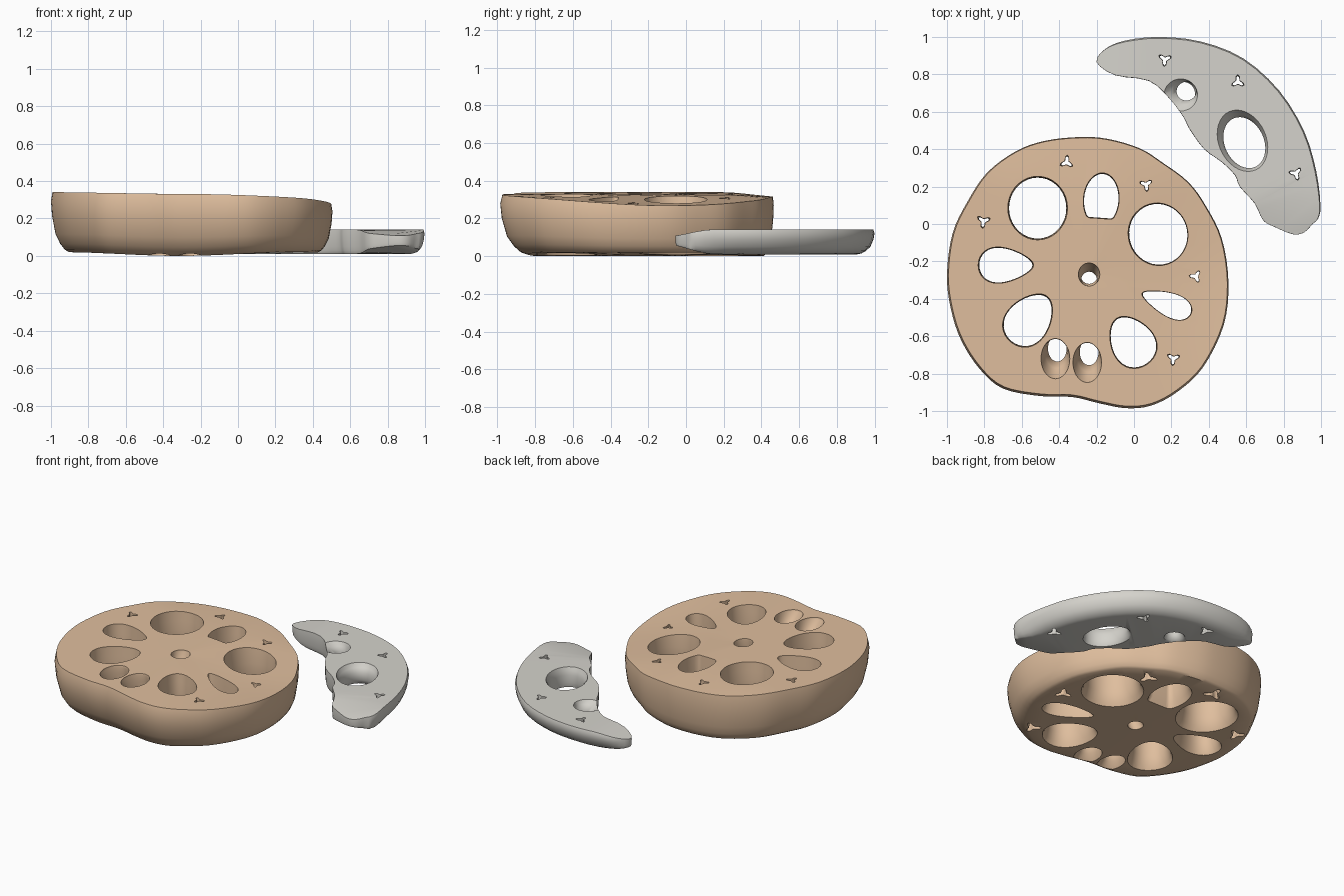
import bpy, bmesh, random
from math import sin, cos, pi
from mathutils import Vector

random.seed(4)
cube = bpy.data.objects.get("Cube")
if cube:
    bpy.data.objects.remove(cube)


def material(name, rgb):
    m = bpy.data.materials.new(name)
    m.use_nodes = True
    m.diffuse_color = (*rgb, 1)
    m.node_tree.nodes["Principled BSDF"].inputs["Base Color"].default_value = (*rgb, 1)
    return m


def smooth(a, b, v):
    t = min(max((v - a) / (b - a), 0), 1)
    return t * t * (3 - 2 * t)


def spline(points, steps):
    """Closed smooth curve through the points, counter-clockwise."""
    p = [Vector(q) for q in points]
    n, out = len(p), []
    for i in range(n):
        a, b, c, d = (p[(i + k) % n] for k in (-1, 0, 1, 2))
        for s in range(steps):
            t = s / steps
            out.append(b + (c - a) * t / 2 + (a - b * 2.5 + c * 2 - d / 2) * t * t
                       + (b * 3 - a - c * 3 + d) * t ** 3 / 2)
    area = sum(a.cross(b) for a, b in zip(out, out[1:] + out[:1]))
    return out if area > 0 else out[::-1]


def loft(name, rings, mat):
    """Skin a stack of equal rings; a one-point ring closes as a fan."""
    bm = bmesh.new()
    rows = [[bm.verts.new(v) for v in r] for r in rings]
    for lo, hi in zip(rows, rows[1:]):
        n = max(len(lo), len(hi))
        for i in range(n):
            j = (i + 1) % n
            if len(lo) == 1:
                bm.faces.new((lo[0], hi[j], hi[i]))
            elif len(hi) == 1:
                bm.faces.new((lo[i], lo[j], hi[0]))
            else:
                bm.faces.new((lo[i], lo[j], hi[j], hi[i]))
    if len(rows[0]) > 1:
        bm.faces.new(rows[0][::-1])
    if len(rows[-1]) > 1:
        bm.faces.new(rows[-1])
    bmesh.ops.triangulate(bm, faces=[f for f in bm.faces if len(f.verts) > 4])
    bmesh.ops.recalc_face_normals(bm, faces=bm.faces)
    mesh = bpy.data.meshes.new(name)
    bm.to_mesh(mesh)
    bm.free()
    mesh.materials.append(mat)
    ob = bpy.data.objects.new(name, mesh)
    bpy.context.collection.objects.link(ob)
    return ob


# Side profile: height fraction and inset from the outline
RIM = [(0, .1), (.04, .075), (.14, .05), (.3, .025), (.6, .006), (.85, 0), (1, .008)]


def slab(name, outline, bottom, top, inset, mat, centre=None):
    n = len(outline)
    normals = []
    for i in range(n):
        d = outline[(i + 1) % n] - outline[i - 1]
        normals.append(Vector((d.y, -d.x)).normalized())

    def place(q, f):
        lo, hi = bottom(*q), top(*q)
        return (q.x, q.y, lo + (hi - lo) * f)

    flat = [[p - m * d * inset(m, p) for p, m in zip(outline, normals)] for f, d in RIM]
    rings = [[place(q, f) for q in r] for r, (f, d) in zip(flat, RIM)]
    if centre:
        c = Vector(centre)
        for s in (.85, .6, .3, 0):
            for end, f in ((0, 0), (-1, 1)):
                ring = [place(c + (q - c) * s, f) for q in flat[end]] if s else [place(c, f)]
                rings.insert(0 if f == 0 else len(rings), ring)
    return loft(name, rings, mat)


def egg(rx, ry, angle=0, point=0, cut=1):
    """Oval with an optional pointed end and a flattened other end."""
    out = []
    for i in range(36):
        t = 2 * pi * i / 36
        x, y = max(rx * cos(t), -rx * cut), ry * sin(t) * (1 - point * cos(t))
        out.append(Vector((x * cos(angle) - y * sin(angle), x * sin(angle) + y * cos(angle))))
    return out


def star(size):
    """Small three-armed pore."""
    turn = random.uniform(0, 2 * pi)
    return [Vector((cos(t + turn), sin(t + turn))) * size * (.35 + .65 * (.5 + .5 * cos(3 * t)) ** 2)
            for t in (2 * pi * i / 24 for i in range(24))]


def carve(body, shape, at, height, mat, over=.04, under=.25, shift=(0, 0)):
    """Cut a through hole that flares at both faces."""
    at, shift = Vector(at), Vector(shift)
    levels = [(-.2, under * 1.4, 1), (0, under, 1), (.12, under * .4, .4), (.3, 0, 0),
              (.65, 0, 0), (.85, over * .4, .4), (1, over, 1), (1.2, over * 1.4, 1)]
    rings = [[(*(at + shift * k + q * (1 + s)), f * height) for q in shape] for f, s, k in levels]
    tool = loft("hole_cutter", rings, mat)
    tool.hide_render = True
    mod = body.modifiers.new("hole", 'BOOLEAN')
    mod.operation, mod.solver, mod.object = 'DIFFERENCE', 'EXACT', tool
    bpy.context.view_layer.objects.active = body
    bpy.ops.object.modifier_apply(modifier=mod.name)
    bpy.data.objects.remove(tool)


def finish(body):
    bpy.ops.object.select_all(action='DESELECT')
    body.select_set(True)
    bpy.context.view_layer.objects.active = body
    bpy.ops.object.shade_smooth_by_angle(angle=.75)


tan = material("root_tan", (.74, .515, .34))
grey = material("pale_grey", (.665, .65, .605))

# Thick round slice
round_outline = spline([
    (-.29, .465), (-.14, .455), (.03, .405), (.15, .33), (.29, .225), (.385, .095), (.47, -.08),
    (.505, -.31), (.48, -.54), (.37, -.765), (.235, -.895), (.095, -.97), (-.04, -.985),
    (-.18, -.96), (-.33, -.925), (-.5, -.92), (-.7, -.88), (-.825, -.775), (-.925, -.62),
    (-.98, -.45), (-1, -.27), (-.97, -.05), (-.89, .12), (-.785, .275), (-.63, .39),
    (-.475, .445)], 4)


def round_top(x, y):
    drop = smooth(-.2, .5, x) * (.35 + .65 * smooth(-1, -.1, y))
    return .336 - .07 * drop - .015 * smooth(.2, .46, y) - .006 * sin(3 * x + 2)


disc = slab("round_slice", round_outline, lambda x, y: .01 + .01 * sin(5 * x),
            round_top, lambda m, p: 1 - .45 * m.y - .2 * max(m.x, 0), tan, (-.25, -.27))

for at, shape in [
        ((-.515, .085), egg(.153, .163)),
        ((.13, -.055), egg(.155, .163, .3)),
        ((-.175, .13), egg(.138, .092, 1.5, 0, .7)),
        ((-.685, -.22), egg(.142, .088, 0, .35)),
        ((-.56, -.51), egg(.15, .112, .9, .2)),
        ((-.012, -.628), egg(.142, .112, 2.15, .2)),
        ((.175, -.425), egg(.138, .06, 2.75, .4))]:
    carve(disc, shape, at, .32, tan)

# Centre hole and the two holes with gouged lips
carve(disc, egg(.042, .045), (-.24, -.3), .32, tan, .35, .1, (0, .03))
for at in ((-.41, -.665), (-.24, -.685)):
    carve(disc, egg(.05, .07), at, .32, tan, .5, .5, (-.01, -.055))

# Pores around the rim
for at in ((-.36, .33), (.065, .21), (-.805, .015), (.33, -.28), (.21, -.72)):
    carve(disc, star(.032), at, .32, tan, .2, 1.1)
finish(disc)

# Thin broken crescent slice
crescent_outline = spline([
    (-.2, .865), (-.155, .935), (-.05, .98), (.135, 1), (.36, .975), (.585, .885), (.777, .712),
    (.91, .495), (.975, .28), (.997, .1), (.985, .03), (.955, 0), (.91, -.045), (.85, -.055),
    (.75, -.015), (.69, .02), (.645, .11), (.565, .2), (.54, .26), (.47, .33), (.375, .4),
    (.295, .51), (.265, .57), (.19, .67), (.08, .765), (-.1, .795)], 3)


def taper(x, y):
    return smooth(-.14, .16, y) * smooth(-.3, .02, x)


def crescent_inset(m, p):
    outer = smooth(-.2, .7, m.x + m.y)
    return (.15 + .75 * outer) * (.35 + .65 * smooth(0, .25, p.y) * smooth(-.2, 0, p.x))


crescent = slab("crescent_slice", crescent_outline,
                lambda x, y: .068 - .058 * taper(x, y), lambda x, y: .1 + .042 * taper(x, y),
                crescent_inset, grey)
carve(crescent, egg(.142, .105, 2), (.59, .435), .14, grey, .2, .15, (-.01, .01))
carve(crescent, egg(.052, .05), (.28, .71), .14, grey, .7, .4, (-.03, -.02))
for at in ((.165, .88), (.555, .76), (.865, .27)):
    carve(crescent, star(.032), at, .14, grey, .2, .8)
finish(crescent)
